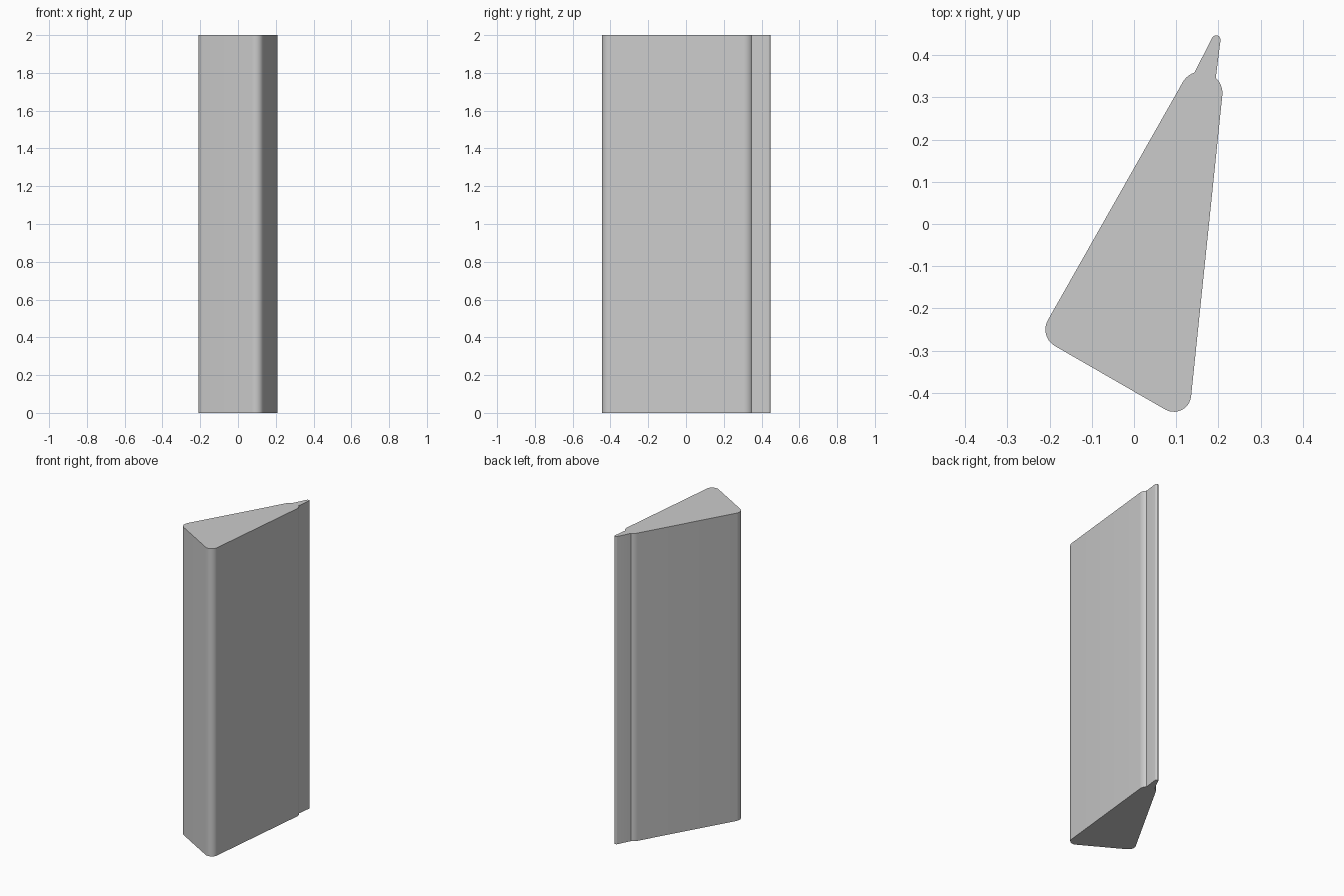
import bpy, bmesh
from math import radians, cos, sin

if "Cube" in bpy.data.objects:
    bpy.data.objects.remove(bpy.data.objects["Cube"])

HEIGHT = 2.0


def arc(cx, cy, r, a0, a1, n=10):
    """Points along a circular arc, angles in degrees."""
    steps = [radians(a0 + (a1 - a0) * i / n) for i in range(n + 1)]
    return [(cx + r * cos(a), cy + r * sin(a)) for a in steps]


# Wedge outline, counter-clockwise: rounded corners joined by straight sides
profile = (
    arc(-0.165, -0.25, 0.045, 151, 241)       # rear left corner
    + arc(0.0945, -0.404, 0.041, 241, 354)    # rear right corner
    + arc(0.16, 0.31, 0.0495, -6, 47)         # right shoulder
    + arc(0.1945, 0.4365, 0.0105, -6, 151)    # thin tip
    + arc(0.16, 0.31, 0.0515, 109, 151)       # left shoulder
)

# Extrude the outline to full height
bm = bmesh.new()
base = bm.faces.new([bm.verts.new((x, y, 0)) for x, y in profile])
top = bmesh.ops.extrude_face_region(bm, geom=[base], use_keep_orig=True)
verts = [v for v in top["geom"] if isinstance(v, bmesh.types.BMVert)]
bmesh.ops.translate(bm, verts=verts, vec=(0, 0, HEIGHT))
bmesh.ops.recalc_face_normals(bm, faces=bm.faces)

mesh = bpy.data.meshes.new("wedge_post")
bm.to_mesh(mesh)
bm.free()
post = bpy.data.objects.new("wedge_post", mesh)
bpy.context.collection.objects.link(post)

# Smooth rounded corners, crisp ends and grooves
bpy.context.view_layer.objects.active = post
post.select_set(True)
bpy.ops.object.shade_smooth_by_angle(angle=radians(30))
